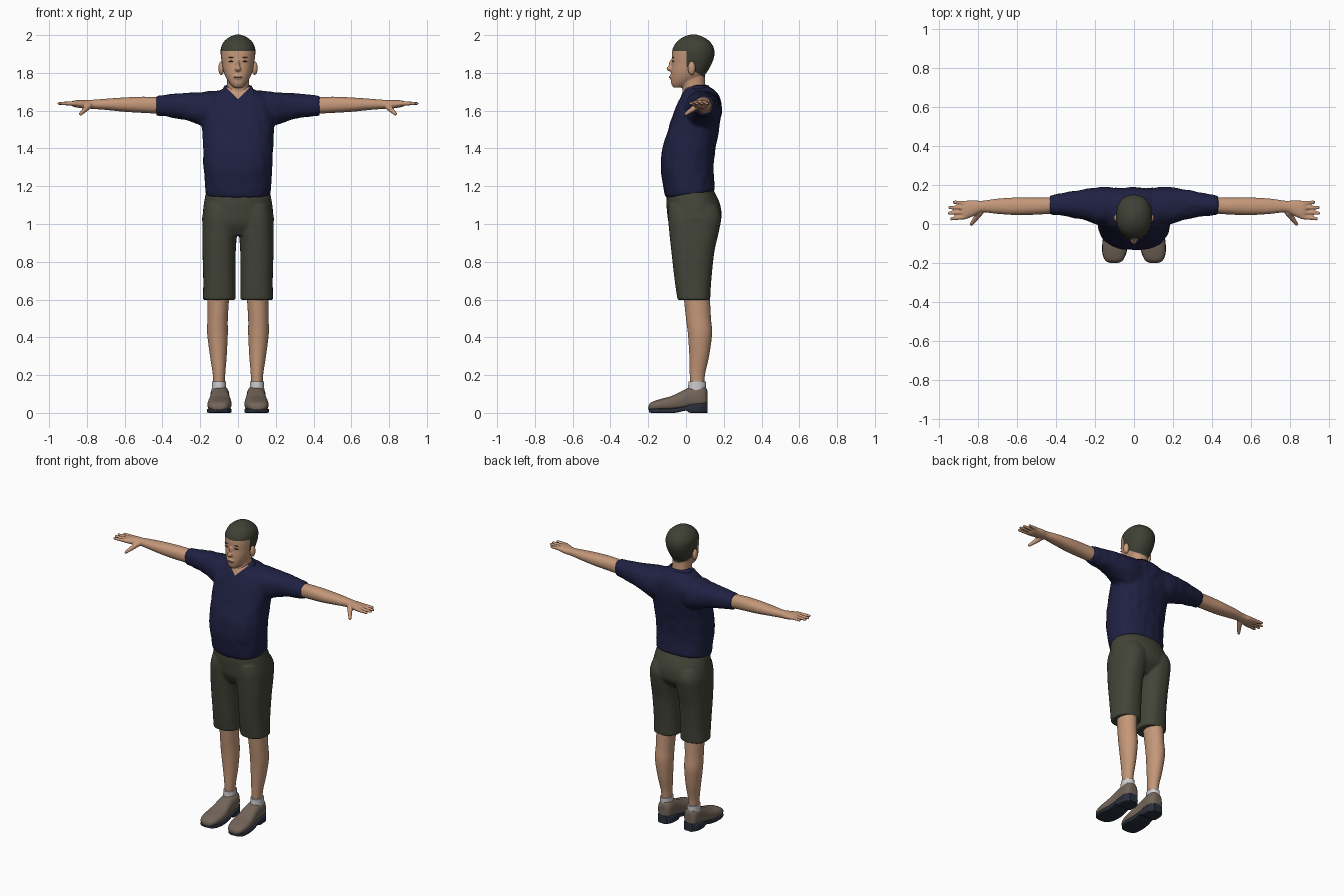
import bpy, bmesh, math
from mathutils import Vector, Matrix, noise

if "Cube" in bpy.data.objects:
    bpy.data.objects.remove(bpy.data.objects["Cube"], do_unlink=True)


def material(name, colour):
    mat = bpy.data.materials.new(name)
    mat.use_nodes = True
    mat.diffuse_color = (*colour, 1)
    mat.node_tree.nodes["Principled BSDF"].inputs["Base Color"].default_value = (*colour, 1)
    return mat


SKIN = material("skin", (0.55, 0.31, 0.19))
HAIR = material("dark hair", (0.05, 0.052, 0.035))
NAVY = material("navy cloth", (0.014, 0.015, 0.055))
OLIVE = material("olive cloth", (0.056, 0.058, 0.04))
TAUPE = material("taupe leather", (0.17, 0.13, 0.1))
SOLE = material("dark rubber", (0.022, 0.028, 0.045))
SOCK = material("pale sock", (0.6, 0.6, 0.62))
LIP = material("lip", (0.38, 0.16, 0.11))
EYE = material("dark eye", (0.06, 0.035, 0.025))


def spline(rings, steps=4):
    """Smoothly interpolate a table of rings."""
    out = []
    for i in range(len(rings) - 1):
        p = [Vector(rings[min(max(i + k, 0), len(rings) - 1)]) for k in (-1, 0, 1, 2)]
        for s in range(steps):
            t = s / steps
            a, b = (p[2] - p[0]) / 2, (p[3] - p[1]) / 2
            d = p[2] - p[1]
            out.append(p[1] + a * t + (3 * d - 2 * a - b) * t * t + (a + b - 2 * d) * t ** 3)
    return out + [Vector(rings[-1])]


def loft(bm, rings, axis="z", power=2.2, side=1, sides=32):
    """Closed skin through rings given as (position, low, high, low, high)."""
    loops = []
    for pos, u0, u1, v0, v1 in spline(rings):
        loop = []
        for k in range(sides):
            a = math.tau * k / sides
            c, s = math.cos(a), math.sin(a)
            u = (u0 + u1) / 2 + (u1 - u0) / 2 * math.copysign(abs(c) ** (2 / power), c)
            v = (v0 + v1) / 2 + (v1 - v0) / 2 * math.copysign(abs(s) ** (2 / power), s)
            co = {"x": (pos, u, v), "y": (u, pos, v), "z": (u, v, pos)}[axis]
            loop.append(bm.verts.new((co[0] * side, co[1], co[2])))
        loops.append(loop)
    for a, b in zip(loops, loops[1:]):
        for k in range(sides):
            j = (k + 1) % sides
            bm.faces.new((a[k], a[j], b[j], b[k]))
    bm.faces.new(loops[0])
    bm.faces.new(loops[-1])


def centred(rings):
    return [(z, -w, w, y0, y1) for z, w, y0, y1 in rings]


def blob(bm, centre, radii, side=1, detail=3):
    place = Matrix.Translation((centre[0] * side, centre[1], centre[2]))
    bmesh.ops.create_icosphere(bm, subdivisions=detail, radius=1,
                               matrix=place @ Matrix.Diagonal((*radii, 1)))


def finger(bm, start, end, r0, r1, side):
    for i in range(15):
        t = i / 14
        r = r0 + (r1 - r0) * t
        blob(bm, Vector(start).lerp(Vector(end), t), (r, r, r), side, 2)


def finish(name, bm, mats, voxel=0, smooth=4, angle=50):
    """Make an object; a voxel size fuses the overlapping parts into one skin."""
    bmesh.ops.recalc_face_normals(bm, faces=bm.faces)
    mesh = bpy.data.meshes.new(name)
    bm.to_mesh(mesh)
    bm.free()
    ob = bpy.data.objects.new(name, mesh)
    bpy.context.collection.objects.link(ob)
    if voxel:
        mod = ob.modifiers.new("fuse", "REMESH")
        mod.mode, mod.voxel_size = "VOXEL", voxel
        mod = ob.modifiers.new("relax", "SMOOTH")
        mod.factor, mod.iterations = 0.5, smooth
        graph = bpy.context.evaluated_depsgraph_get()
        fused = bpy.data.meshes.new_from_object(ob.evaluated_get(graph))
        ob.modifiers.clear()
        ob.data = fused
    ob.data.materials.clear()
    for mat in mats:
        ob.data.materials.append(mat)
    bpy.ops.object.select_all(action="DESELECT")
    ob.select_set(True)
    bpy.context.view_layer.objects.active = ob
    bpy.ops.object.shade_smooth_by_angle(angle=math.radians(angle))
    return ob


def paint(ob, cuts, rule):
    """Cut along planes, then give the second material where the rule holds."""
    bm = bmesh.new()
    bm.from_mesh(ob.data)
    for co, no in cuts:
        bmesh.ops.bisect_plane(bm, geom=bm.verts[:] + bm.edges[:] + bm.faces[:],
                               plane_co=co, plane_no=no)
    for f in bm.faces:
        f.material_index = int(rule(f.calc_center_median()))
    bm.to_mesh(ob.data)
    bm.free()


# Head and neck, with the hair painted above the hairline
bm = bmesh.new()
loft(bm, centred([
    (1.722, 0.022, -0.066, -0.02), (1.742, 0.042, -0.078, 0.03), (1.775, 0.064, -0.08, 0.085),
    (1.81, 0.077, -0.079, 0.115), (1.85, 0.085, -0.075, 0.137), (1.89, 0.091, -0.075, 0.15),
    (1.93, 0.091, -0.07, 0.148), (1.965, 0.075, -0.048, 0.127), (1.99, 0.045, -0.015, 0.092),
    (2.003, 0.01, 0.022, 0.055)]))
loft(bm, centred([(1.64, 0.065, -0.02, 0.13), (1.72, 0.058, -0.018, 0.105),
                  (1.79, 0.058, -0.03, 0.1)]))
blob(bm, (0, -0.085, 1.822), (0.016, 0.019, 0.014))
blob(bm, (0, -0.076, 1.843), (0.009, 0.016, 0.028))
blob(bm, (0, -0.076, 1.778), (0.024, 0.012, 0.014))
head = finish("head", bm, [SKIN, HAIR], 0.005, 3)
paint(head, [((0, 0, 1.915), (0, 0, 1)), ((0, 0.002, 0), (0, 1, 0)), ((0, 0, 1.835), (0, 0.6, 1))],
      lambda c: c.z > 1.915 or (c.y > 0.002 and c.z > 1.835 - 0.6 * c.y))

# Mouth
bm = bmesh.new()
blob(bm, (0, -0.087, 1.777), (0.024, 0.004, 0.004))
finish("mouth", bm, [LIP])

# Shirt body and sleeves, with an open neck
bm = bmesh.new()
loft(bm, centred([
    (1.155, 0.172, -0.105, 0.15), (1.2, 0.176, -0.118, 0.15), (1.3, 0.182, -0.135, 0.146),
    (1.4, 0.186, -0.124, 0.156), (1.5, 0.19, -0.094, 0.174), (1.6, 0.19, -0.06, 0.188),
    (1.66, 0.165, -0.035, 0.182), (1.7, 0.11, -0.018, 0.16), (1.725, 0.066, -0.008, 0.125)]),
    power=2.4)
for side in (1, -1):
    loft(bm, [(0.05, 0.0, 0.18, 1.52, 1.705), (0.14, -0.01, 0.19, 1.5, 1.705),
              (0.2, 0.0, 0.186, 1.52, 1.697), (0.26, 0.02, 0.178, 1.545, 1.694),
              (0.34, 0.038, 0.163, 1.562, 1.688), (0.432, 0.048, 0.145, 1.574, 1.678)],
         "x", side=side)
shirt = finish("shirt", bm, [NAVY, SKIN], 0.009, 4)
for v in shirt.data.vertices:  # soft cloth folds, with a lower hem at the front
    v.co += v.normal * 0.004 * noise.noise(Vector((v.co.x * 22, v.co.y * 22, v.co.z * 14)))
    if v.co.z < 1.25:
        v.co.z += 0.15 * (v.co.y - 0.02) * (1.25 - v.co.z) / 0.1
paint(shirt, [((0, 0, 1.66), (1.0, 0, 1)), ((0, 0, 1.66), (-1.0, 0, 1))],
      lambda c: c.y < 0.03 and c.z > 1.66 + abs(c.x))

# Folded collar running round the neck, open at the front
bm = bmesh.new()
rows = []
for i in range(33):
    a = math.radians(-75 + 330 * i / 32)
    front = max(0, -math.sin(a)) ** 2
    row = []
    for r, z in ((0.062, 1.735), (0.072, 1.732), (0.09, 1.697)):
        row.append(bm.verts.new((math.cos(a) * r, 0.055 + math.sin(a) * r * 0.92,
                                 z - 0.04 * front)))
    rows.append(row)
for a, b in zip(rows, rows[1:]):
    for k in (0, 1):
        bm.faces.new((a[k], b[k], b[k + 1], a[k + 1]))
collar = finish("collar", bm, [NAVY])
collar.modifiers.new("thickness", "SOLIDIFY").thickness = 0.007

# Shorts
bm = bmesh.new()
loft(bm, centred([(0.94, 0.1, -0.055, 0.12), (1.0, 0.184, -0.09, 0.178),
                  (1.06, 0.186, -0.1, 0.188), (1.12, 0.179, -0.104, 0.175),
                  (1.19, 0.165, -0.098, 0.14)]))
for side in (1, -1):
    loft(bm, [(0.598, 0.013, 0.186, -0.045, 0.128), (0.7, 0.013, 0.184, -0.06, 0.134),
              (0.85, 0.012, 0.188, -0.077, 0.15), (0.95, 0.005, 0.189, -0.088, 0.172),
              (1.04, 0.0, 0.186, -0.095, 0.187), (1.1, 0.01, 0.17, -0.09, 0.165)],
         side=side, power=2.4)
finish("shorts", bm, [OLIVE], 0.007, 4)

for side, word in ((1, "left"), (-1, "right")):
    # Ear, eye and brow
    bm = bmesh.new()
    blob(bm, (0.088, 0.03, 1.825), (0.016, 0.02, 0.036), side)
    finish(word + "_ear", bm, [SKIN])
    for part, z, y, height, mat in (("eye", 1.861, -0.0685, 0.0035, EYE),
                                    ("brow", 1.882, -0.0685, 0.0025, HAIR)):
        bm = bmesh.new()
        blob(bm, (0.035, y, z), (0.016, 0.0045, height), side)
        finish(word + "_" + part, bm, [mat])

    # Bare arm, palm and fingers in one skin
    bm = bmesh.new()
    loft(bm, [(0.4, 0.055, 0.138, 1.583, 1.67), (0.5, 0.048, 0.136, 1.588, 1.674),
              (0.6, 0.046, 0.136, 1.594, 1.67), (0.7, 0.052, 0.13, 1.604, 1.663),
              (0.78, 0.06, 0.119, 1.61, 1.657), (0.82, 0.042, 0.122, 1.612, 1.656),
              (0.86, 0.026, 0.12, 1.618, 1.655), (0.88, 0.026, 0.118, 1.624, 1.65)],
         "x", side=side)
    for y0, y1, tip in ((0.036, 0.027, 0.936), (0.06, 0.056, 0.947),
                        (0.084, 0.084, 0.945), (0.107, 0.112, 0.922)):
        finger(bm, (0.865, y0, 1.638), (tip, y1, 1.638), 0.0125, 0.009, side)
    finger(bm, (0.79, 0.06, 1.625), (0.833, 0.0, 1.583), 0.018, 0.01, side)
    finish(word + "_arm", bm, [SKIN], 0.0045, 3)

    # Lower leg and sock
    bm = bmesh.new()
    loft(bm, [(0.1, 0.072, 0.13, 0.025, 0.095), (0.2, 0.068, 0.133, 0.02, 0.1),
              (0.3, 0.06, 0.148, 0.018, 0.122), (0.42, 0.054, 0.163, 0.01, 0.138),
              (0.5, 0.054, 0.162, 0.0, 0.132), (0.64, 0.045, 0.162, -0.015, 0.125)],
         side=side, power=2)
    finish(word + "_lower_leg", bm, [SKIN])
    bm = bmesh.new()
    loft(bm, [(0.09, 0.062, 0.14, 0.008, 0.106), (0.165, 0.063, 0.138, 0.013, 0.106)],
         side=side, power=2)
    finish(word + "_sock", bm, [SOCK])

    # Shoe upper and heeled sole
    bm = bmesh.new()
    loft(bm, [(-0.2, 0.08, 0.125, 0.016, 0.035), (-0.185, 0.055, 0.15, 0.012, 0.056),
              (-0.14, 0.038, 0.162, 0.01, 0.072), (-0.08, 0.034, 0.16, 0.01, 0.088),
              (-0.03, 0.04, 0.152, 0.012, 0.112), (0.02, 0.046, 0.146, 0.02, 0.135),
              (0.07, 0.046, 0.146, 0.02, 0.146), (0.1, 0.056, 0.138, 0.02, 0.142),
              (0.113, 0.075, 0.12, 0.03, 0.12)], "y", 2.6, side)
    finish(word + "_shoe", bm, [TAUPE], 0.006, 3)
    bm = bmesh.new()
    loft(bm, [(-0.197, 0.085, 0.12, 0.004, 0.02), (-0.18, 0.054, 0.152, 0.0, 0.022),
              (-0.13, 0.035, 0.164, 0.0, 0.023), (-0.06, 0.037, 0.158, 0.0, 0.026),
              (0.0, 0.042, 0.152, 0.012, 0.036), (0.022, 0.042, 0.152, 0.0, 0.045),
              (0.08, 0.043, 0.15, 0.0, 0.052), (0.114, 0.066, 0.128, 0.0, 0.056)],
         "y", 7, side)
    finish(word + "_sole", bm, [SOLE], angle=35)
